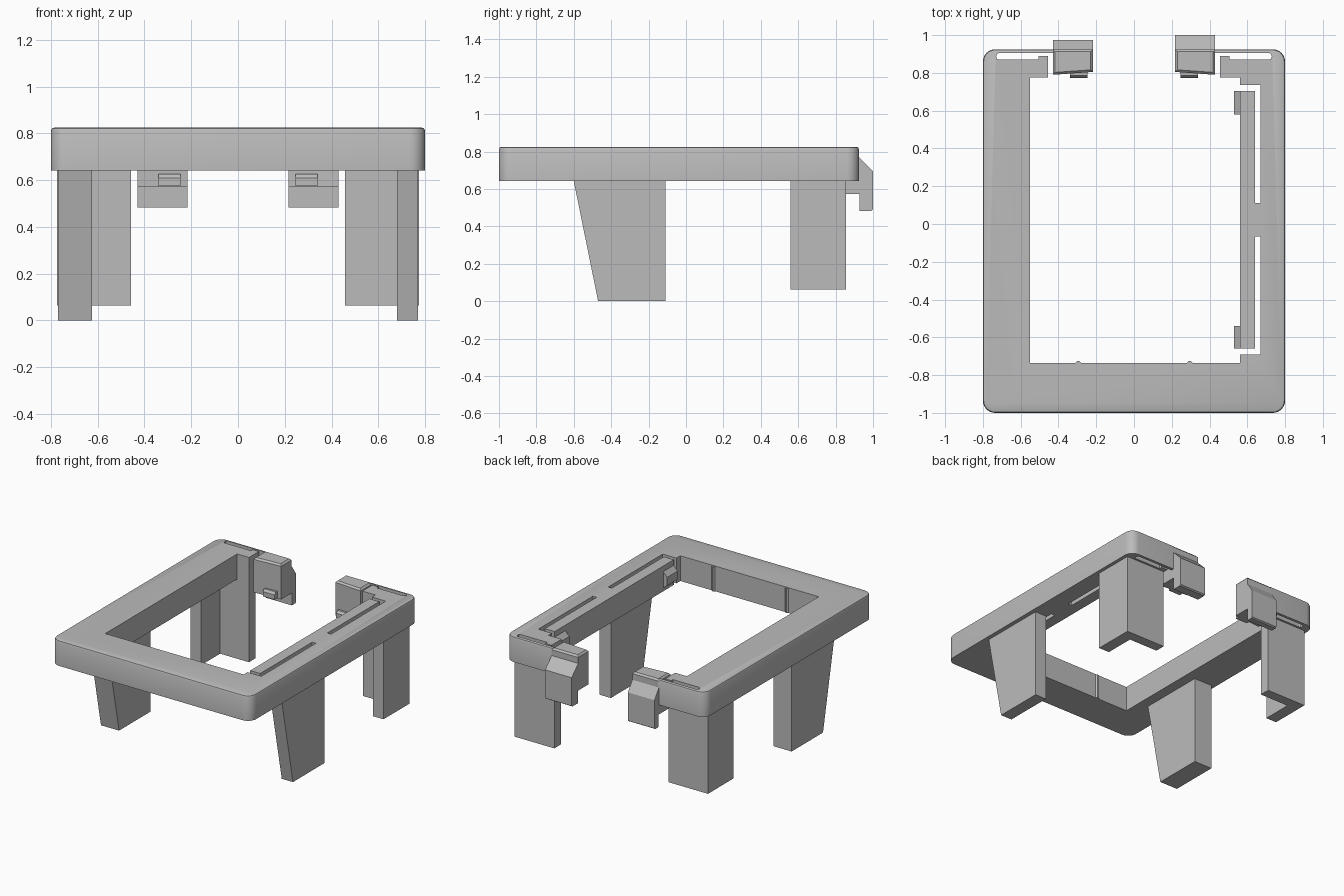
import bpy
import bmesh

cube = bpy.data.objects.get("Cube")
if cube:
    bpy.data.objects.remove(cube, do_unlink=True)

grey = bpy.data.materials.new("plain grey")
grey.use_nodes = True
grey.diffuse_color = (0.5, 0.5, 0.5, 1)
grey.node_tree.nodes["Principled BSDF"].inputs["Base Color"].default_value = grey.diffuse_color

TOP, UNDER = 0.825, 0.642


def prism_mesh(points, low, high, axis="z"):
    """Extrude an (x, y) outline along z, or a (y, z) outline along x."""
    bm = bmesh.new()
    place = (lambda a, b: (a, b, low)) if axis == "z" else (lambda a, b: (low, a, b))
    face = bm.faces.new([bm.verts.new(place(a, b)) for a, b in points])
    new = bmesh.ops.extrude_face_region(bm, geom=[face])["geom"]
    shift = (0, 0, high - low) if axis == "z" else (high - low, 0, 0)
    bmesh.ops.translate(bm, vec=shift, verts=[v for v in new if isinstance(v, bmesh.types.BMVert)])
    bmesh.ops.recalc_face_normals(bm, faces=bm.faces)
    return bm


def finish(name, bm):
    bmesh.ops.recalc_face_normals(bm, faces=bm.faces)
    mesh = bpy.data.meshes.new(name)
    bm.to_mesh(mesh)
    bm.free()
    mesh.materials.append(grey)
    obj = bpy.data.objects.new(name, mesh)
    bpy.context.collection.objects.link(obj)
    return obj


def prism(name, points, low, high, axis="z"):
    return finish(name, prism_mesh(points, low, high, axis))


# Frame outline: slotted rear arms and a spring bar on the left side
arm = [(0.8, 0.925), (0.425, 0.925), (0.425, 0.905), (0.715, 0.905), (0.725, 0.9),
       (0.73, 0.888), (0.725, 0.875), (0.715, 0.87), (0.505, 0.87), (0.505, 0.89),
       (0.455, 0.89), (0.455, 0.775)]
bar_side = [(0.56, 0.775), (0.56, 0.735), (0.67, 0.735), (0.67, 0.11), (0.64, 0.11),
            (0.64, 0.705), (0.56, 0.705), (0.56, -0.66), (0.64, -0.66), (0.64, -0.065),
            (0.67, -0.065), (0.67, -0.69), (0.56, -0.69), (0.56, -0.735)]
outline = [(0.8, -1)] + arm + bar_side + [(-0.55, -0.735), (-0.55, 0.775)]
outline += [(-x, y) for x, y in reversed(arm)] + [(-0.8, -1)]
bm = prism_mesh(outline, UNDER, TOP)
corners = [e for e in bm.edges if all(abs(v.co.x) > 0.79 for v in e.verts)
           and abs(e.verts[0].co.z - e.verts[1].co.z) > 0.1]
bmesh.ops.bevel(bm, geom=corners, offset=0.065, segments=6, profile=0.5, affect="EDGES")


def on_rim(v):
    x, y = abs(v.co.x), v.co.y
    corner = x > 0.734 and (y > 0.859 or y < -0.934)
    return v.co.z > TOP - 0.001 and (x > 0.799 or y > 0.924 or y < -0.999 or corner)


rim = [e for e in bm.edges if all(on_rim(v) for v in e.verts)]
bmesh.ops.bevel(bm, geom=rim, offset=0.014, segments=2, profile=0.5, affect="EDGES")
frame = finish("frame", bm)
bpy.context.view_layer.objects.active = frame
frame.select_set(True)
bpy.ops.object.shade_smooth_by_angle(angle=0.4)
frame.select_set(False)

# Wedge tabs at both ends of the spring bar
tab = [(0.565, 0.66), (0.53, 0.69), (0.53, 0.75), (0.565, 0.79)]
for name, low, high in (("rear_bar_tab", 0.58, 0.705), ("front_bar_tab", -0.66, -0.54)):
    obj = prism(name, [(0, z) for x, z in tab], low, high, "x")
    # Turn the extrusion so that it runs along y
    for v, (x, z) in zip(obj.data.vertices, tab + tab):
        v.co = (x, v.co.x, v.co.z)
    bm = bmesh.new()
    bm.from_mesh(obj.data)
    bmesh.ops.recalc_face_normals(bm, faces=bm.faces)
    bm.to_mesh(obj.data)
    bm.free()

# Small ridges on the front inner wall
for x in (-0.295, 0.295):
    prism("inner_ridge", [(x - 0.016, -0.737), (x + 0.016, -0.737), (x + 0.005, -0.725),
                          (x - 0.005, -0.725)], UNDER, TOP - 0.005)

# Front legs with a sloping front face
leg = [(-0.6, UNDER), (-0.47, 0), (-0.11, 0), (-0.11, UNDER)]
prism("front_leg_right", leg, -0.77, -0.625, "x")
prism("front_leg_left", leg, 0.68, 0.77, "x")

for side, label, reach in ((-1, "right", 0.975), (1, "left", 1.0)):
    # L-shaped rear leg
    angle = [(0.775, 0.56), (0.775, 0.855), (0.458, 0.855), (0.458, 0.78), (0.69, 0.78), (0.69, 0.56)]
    prism("rear_leg_" + label, [(side * x, y) for x, y in angle], 0.063, UNDER)

    # Clip block with a chamfered top
    block = [(0.43, 0.79), (0.43, 0.925), (0.217, 0.925), (0.217, 0.805)]
    bm = prism_mesh([(side * x, y) for x, y in block], 0.573, TOP)
    edges = [e for e in bm.edges if all(v.co.z > TOP - 0.001 for v in e.verts)]
    bmesh.ops.bevel(bm, geom=edges, offset=0.012, segments=1, affect="EDGES")
    finish("clip_block_" + label, bm)

    # Outer hook hanging below the block
    hook = [(0.92, 0.775), (reach, 0.695), (reach, 0.49), (reach - 0.01, 0.483),
            (0.927, 0.483), (0.927, 0.573), (0.92, 0.573)]
    prism("clip_hook_" + label, hook, side * 0.217, side * 0.43, "x")

    # Inner catch
    catch = [(0.81, 0.575), (0.772, 0.575), (0.772, 0.61), (0.785, 0.626), (0.81, 0.626)]
    prism("clip_catch_" + label, catch, side * 0.247, side * 0.34, "x")
